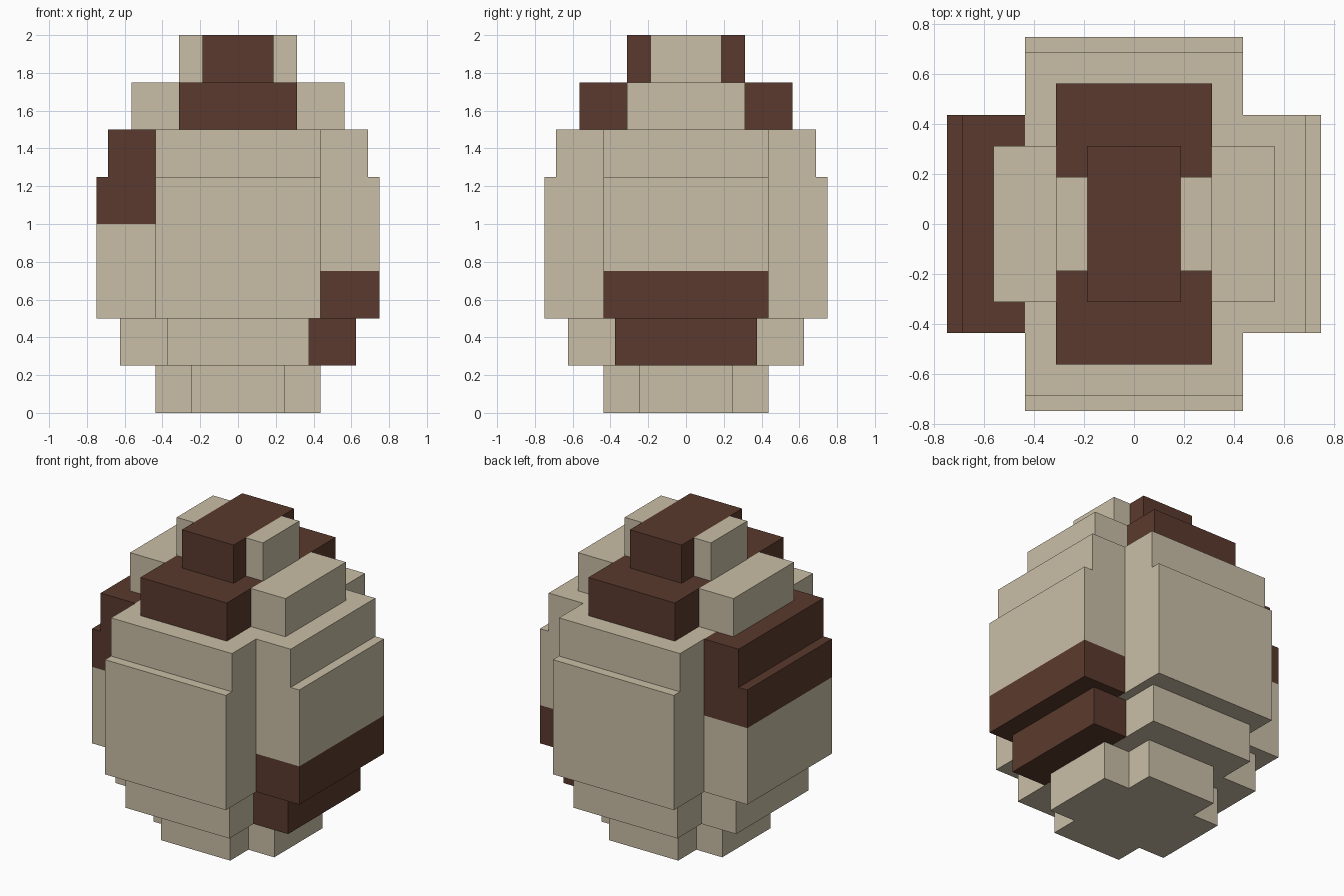
import bpy
import bmesh

cube = bpy.data.objects.get("Cube")
if cube:
    bpy.data.objects.remove(cube, do_unlink=True)


def make_material(name, rgb):
    mat = bpy.data.materials.new(name)
    mat.use_nodes = True
    mat.diffuse_color = (*rgb, 1)
    bsdf = mat.node_tree.nodes["Principled BSDF"]
    bsdf.inputs["Base Color"].default_value = (*rgb, 1)
    bsdf.inputs["Roughness"].default_value = 0.9
    return mat


SHELL = make_material("shell_tan", (0.584, 0.515, 0.381))
SPOT = make_material("spot_brown", (0.102, 0.042, 0.026))
EPS = 0.001


def cross_layer(name, outer, inner, levels, is_spot):
    """Plus-shaped prism; faces whose centre passes is_spot turn brown."""
    a, b = outer, inner
    # One quarter of the outline, turned four times
    outline = []
    for c, s in ((1, 0), (0, 1), (-1, 0), (0, -1)):
        for x, y in ((a, -b), (a, b), (b, b)):
            outline.append((c * x - s * y, s * x + c * y))
    bm = bmesh.new()
    rings = [[bm.verts.new((x, y, z)) for x, y in outline] for z in levels]
    # Walls
    for low, high in zip(rings, rings[1:]):
        for i in range(12):
            j = (i + 1) % 12
            bm.faces.new((low[i], low[j], high[j], high[i]))
    # Caps: a centre square and four arms
    for ring in (rings[0], rings[-1]):
        bm.faces.new([ring[i] for i in (2, 5, 8, 11)])
        for i in range(0, 12, 3):
            bm.faces.new([ring[k] for k in (i - 1, i, i + 1, i + 2)])
    bmesh.ops.recalc_face_normals(bm, faces=bm.faces)
    for f in bm.faces:
        f.material_index = int(is_spot(f.calc_center_median()))
    mesh = bpy.data.meshes.new(name)
    bm.to_mesh(mesh)
    bm.free()
    mesh.materials.append(SHELL)
    mesh.materials.append(SPOT)
    obj = bpy.data.objects.new(name, mesh)
    bpy.context.collection.objects.link(obj)


# Stacked layers of the egg, bottom to top
cross_layer("egg_base", 0.4375, 0.25, (0, 0.25), lambda c: False)
cross_layer("egg_lower_step", 0.625, 0.375, (0.25, 0.5),
            lambda c: c.x > 0.375 + EPS)
# Widest part: low spot on the left arm, high spot on the right arm
cross_layer("egg_belly", 0.75, 0.4375, (0.5, 0.75, 1.0, 1.25),
            lambda c: (c.x > 0.4375 + EPS and c.z < 0.75)
            or (c.x < -0.4375 - EPS and c.z > 1.0))
cross_layer("egg_shoulder", 0.6875, 0.4375, (1.25, 1.5),
            lambda c: c.x < -0.4375 - EPS)
# Brown band running front to back over the crown
cross_layer("egg_upper_step", 0.5625, 0.3125, (1.5, 1.75),
            lambda c: abs(c.x) < 0.3125 + EPS)
cross_layer("egg_crown", 0.3125, 0.1875, (1.75, 2.0),
            lambda c: abs(c.x) < 0.1875 + EPS)
